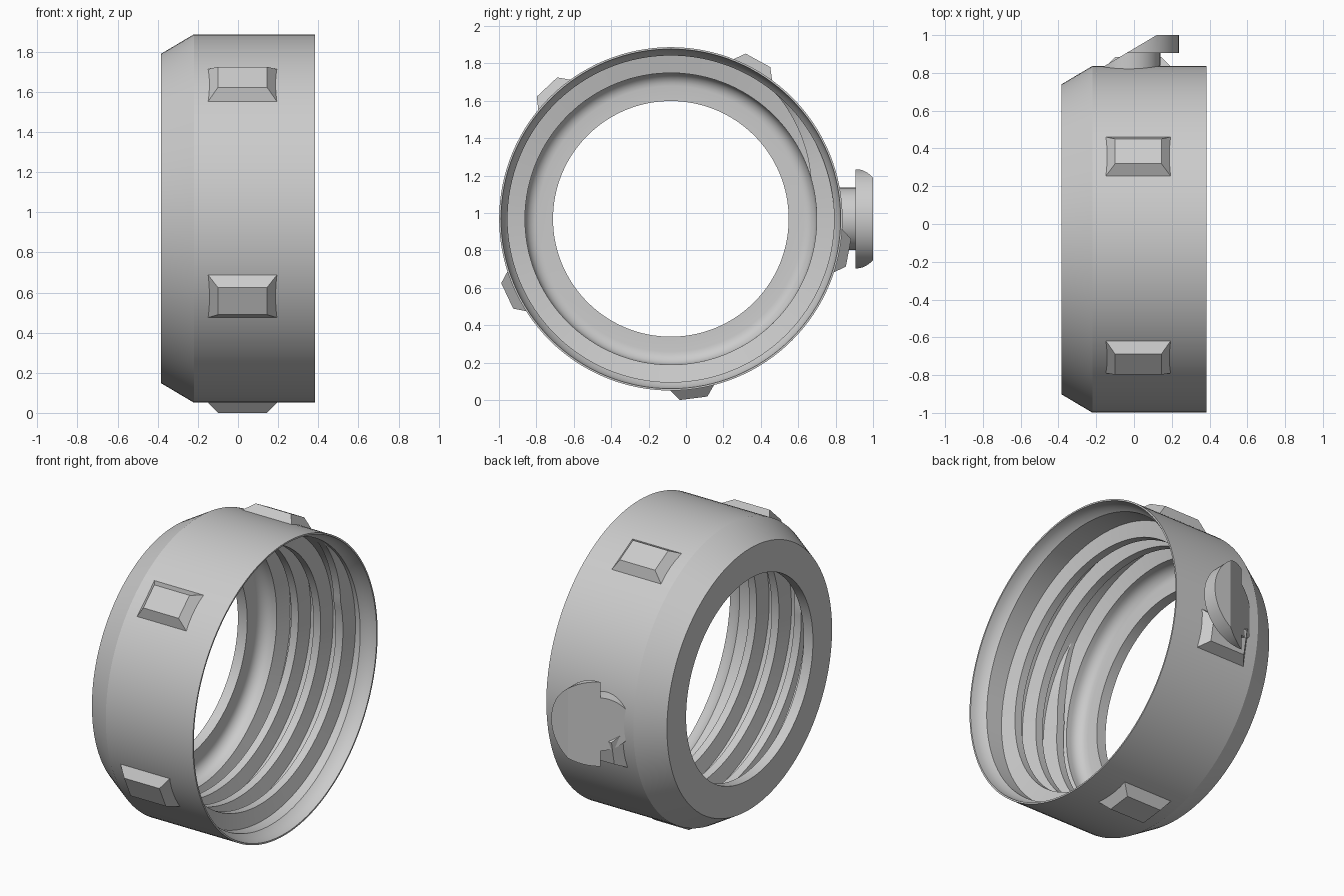
import bpy, bmesh, math
from mathutils import Matrix, Vector

if "Cube" in bpy.data.objects:
    bpy.data.objects.remove(bpy.data.objects["Cube"])

CENTRE = Vector((0, -0.081, 0.969))   # middle of the ring, axis along x
SEGMENTS = 128

grey = bpy.data.materials.new("light grey")
grey.use_nodes = True
grey.diffuse_color = (0.6, 0.6, 0.6, 1)
grey.node_tree.nodes["Principled BSDF"].inputs["Base Color"].default_value = (0.6, 0.6, 0.6, 1)


def polar(x, r, a):
    return CENTRE + Vector((x, r * math.cos(a), r * math.sin(a)))


def make(name, bm, smooth=False):
    bmesh.ops.recalc_face_normals(bm, faces=bm.faces)
    mesh = bpy.data.meshes.new(name)
    bm.to_mesh(mesh)
    bm.free()
    obj = bpy.data.objects.new(name, mesh)
    bpy.context.collection.objects.link(obj)
    mesh.materials.append(grey)
    if smooth:
        bpy.ops.object.select_all(action='DESELECT')
        obj.select_set(True)
        bpy.context.view_layer.objects.active = obj
        bpy.ops.object.shade_smooth_by_angle(angle=math.radians(25))
    return obj


def skin(bm, rings, closed):
    """Join successive closed cross-sections with quads."""
    count = len(rings)
    for i in range(count if closed else count - 1):
        a, b = rings[i], rings[(i + 1) % count]
        for j in range(len(a)):
            k = (j + 1) % len(a)
            bm.faces.new((a[j], a[k], b[k], b[j]))


# Ring body: chamfered outside, flared mouth, bore with a filleted floor
profile = [(-0.385, 0.63), (-0.385, 0.82), (-0.22, 0.918), (0.385, 0.918), (0.385, 0.908)]
profile += [(0.385 - 0.09 * math.sin(t), 0.873 + 0.035 * math.cos(t) ** 2)
            for t in (math.radians(d) for d in (20, 40, 60, 75, 90))]
profile += [(-0.19, 0.873), (-0.22, 0.78)]
profile += [(-0.25 - 0.07 * math.sin(t), 0.71 + 0.07 * math.cos(t))
            for t in (math.radians(d) for d in range(0, 91, 15))]
profile += [(-0.32, 0.63)]
bm = bmesh.new()
rings = []
for i in range(SEGMENTS):
    a = math.tau * i / SEGMENTS
    rings.append([bm.verts.new(polar(x, r, a)) for x, r in profile])
skin(bm, rings, True)
make("ring_body", bm, True)

# Internal thread: a trapezoid swept along a helix, fading out at both ends
bm = bmesh.new()
TURNS, PITCH, START = 2.75, 0.155, -0.19
steps = int(TURNS * SEGMENTS)
rings = []
for i in range(steps + 1):
    turn = i / SEGMENTS
    fade = min(1, i / 12, (steps - i) / 12)
    x = START + PITCH * turn
    crest = 0.875 - 0.095 * max(fade, 0.02)
    section = [(-0.05, 0.885), (-0.025, crest), (0.025, crest), (0.05, 0.885)]
    a = math.tau * turn + math.radians(140)
    rings.append([bm.verts.new(polar(x + dx, r, a)) for dx, r in section])
skin(bm, rings, False)
bm.faces.new(rings[0])
bm.faces.new(rings[-1])
make("inner_thread", bm, True)

# Five grip lugs spaced evenly around the outside
for n in range(5):
    mid = math.radians(-82.8 + 72 * n)
    bm = bmesh.new()
    levels = []
    for r, half, x0, x1 in ((0.88, 0.14, -0.175, 0.22), (0.967, 0.075, -0.10, 0.145)):
        levels.append([bm.verts.new(Matrix.Translation(CENTRE) @ Matrix.Rotation(mid, 4, 'X')
                                    @ Vector((x, r, s)))
                       for x, s in ((x0, -half), (x1, -half), (x1, half), (x0, half))])
    skin(bm, levels, False)
    for level in levels:
        bm.faces.new(level)
    make(f"grip_lug_{n + 1}", bm)


# Retaining knob on the back: a stem and a disc, both sliced by one slanted plane
def sliced_disc(name, radius, y0, y1):
    bm = bmesh.new()
    turn = Matrix.Translation((-0.028, (y0 + y1) / 2, 0.969)) @ Matrix.Rotation(math.pi / 2, 4, 'X')
    bmesh.ops.create_cone(bm, cap_ends=True, segments=64, radius1=radius, radius2=radius,
                          depth=y1 - y0, matrix=turn)
    cut = bmesh.ops.bisect_plane(bm, geom=bm.verts[:] + bm.edges[:] + bm.faces[:],
                                 plane_co=(0.12, 1, 0.969), plane_no=(-0.16, 0.27, 0),
                                 clear_outer=True)
    edges = [e for e in cut["geom_cut"] if isinstance(e, bmesh.types.BMEdge)]
    bmesh.ops.contextual_create(bm, geom=edges)
    make(name, bm, True)


sliced_disc("knob_stem", 0.167, 0.79, 0.91)
sliced_disc("knob_disc", 0.265, 0.905, 1.0)
